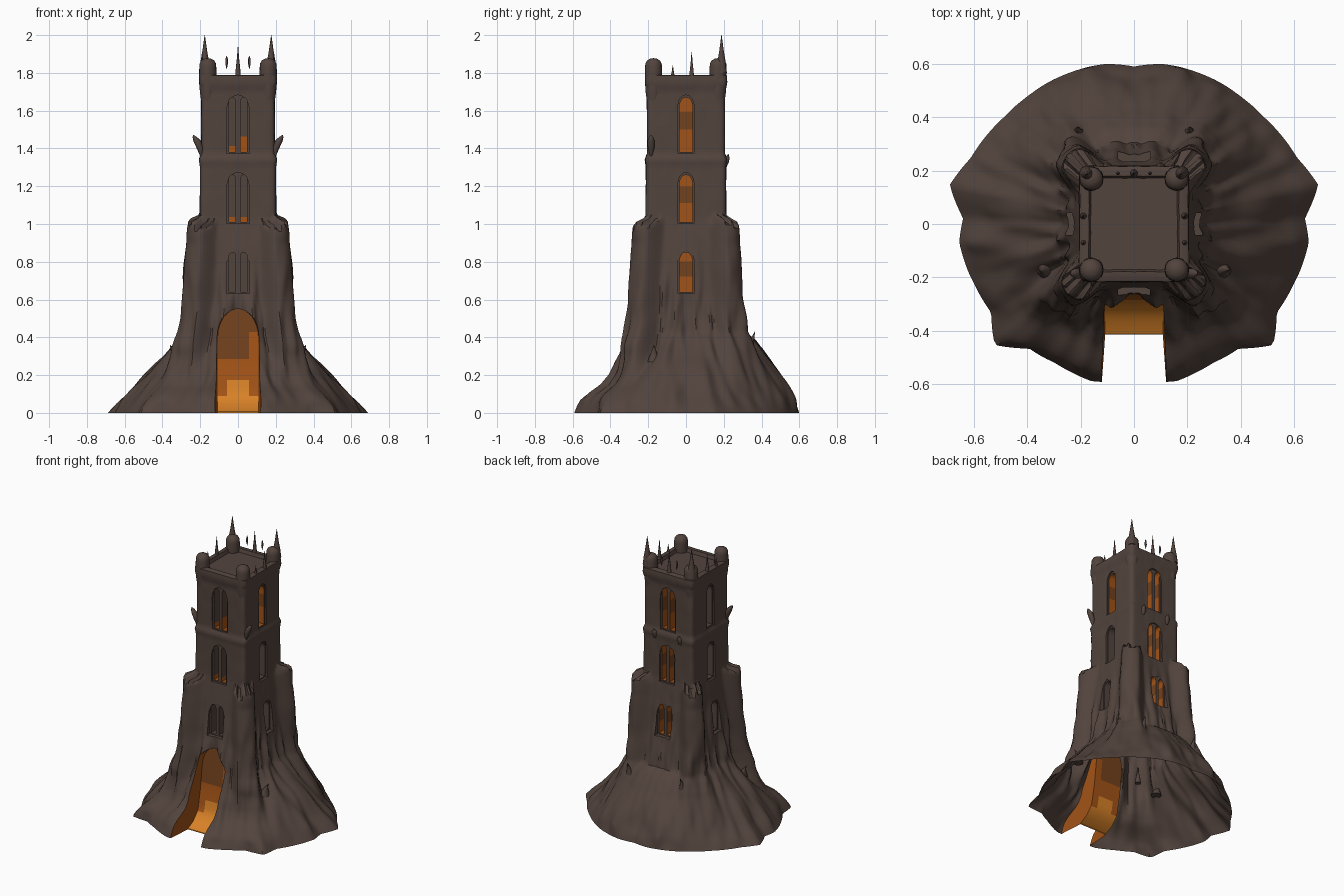
import bpy, bmesh, math
from mathutils import Vector, noise

if "Cube" in bpy.data.objects:
    bpy.data.objects.remove(bpy.data.objects["Cube"])


def mat(name, col):
    m = bpy.data.materials.new(name)
    m.diffuse_color = (*col, 1)
    m.use_nodes = True
    m.node_tree.nodes["Principled BSDF"].inputs["Base Color"].default_value = m.diffuse_color
    return m


MATS = [mat("dark_brown_stone", (0.085, 0.057, 0.047)),
        mat("ember_orange", (0.36, 0.085, 0.008)),
        mat("bright_orange", (0.68, 0.22, 0.02)),
        mat("burnt_brown_orange", (0.17, 0.052, 0.012))]


def finish(name, bm, angle=40, mi=None):
    bmesh.ops.recalc_face_normals(bm, faces=bm.faces)
    me = bpy.data.meshes.new(name)
    if mi is not None:
        for f in bm.faces:
            f.material_index = mi
    bm.to_mesh(me)
    bm.free()
    for m in MATS:
        me.materials.append(m)
    ob = bpy.data.objects.new(name, me)
    bpy.context.collection.objects.link(ob)
    smooth(ob, angle)
    return ob


def smooth(ob, angle=40):
    bpy.ops.object.select_all(action='DESELECT')
    ob.select_set(True)
    bpy.context.view_layer.objects.active = ob
    bpy.ops.object.shade_smooth_by_angle(angle=math.radians(angle))


def interp(tab, v):
    for (a, p), (b, q) in zip(tab, tab[1:]):
        if v <= b:
            return p + (q - p) * max(0, (v - a) / (b - a))
    return tab[-1][1]


def clamp(v):
    v = max(0, min(1, v))
    return v * v * (3 - 2 * v)


# ---- tower and rocky mound as one lofted body ----
FOOT = [(0, .58), (15, .61), (30, .60), (40, .61), (49, .69), (58, .63), (70, .64), (84, .66),
        (92, .64), (102, .705), (112, .66), (130, .63), (150, .62), (170, .61), (180, .59)]
HALF = [(0, .33), (.4, .29), (.6, .257), (.8, .232), (1.03, .203), (1.3, .2), (1.345, .207),
        (1.37, .195), (1.7, .195), (1.745, .206), (1.79, .204)]
FLARE = [(0, 1), (.05, .87), (.1, .72), (.2, .46), (.3, .2), (.36, .08), (.42, 0)]
FRONT = [(0, 1), (.07, .9), (.1, .78), (.15, .45), (.2, .28), (.3, .1), (.42, 0)]
ROUND = [(0, 2.5), (.4, 4), (.9, 6), (1.06, 16)]


def radius(a, z):
    s, c = abs(math.sin(a)), math.cos(a)
    deg = math.degrees(math.acos(max(-1, min(1, c))))
    hx = interp(HALF, z)
    hy = hx + .012
    n = interp(ROUND, z)
    r = ((s / hx) ** n + (abs(c) / hy) ** n) ** (-1 / n)
    # corner buttresses that stop at a ragged height
    q = min(s / hx, abs(c) / hy) / max(s / hx, abs(c) / hy)
    top = 1.03 + .06 * noise.noise(Vector((s * 14, c * 14, 3)))
    r += (.06 + .016 * clamp((z - .5) / .4)) * clamp((q - .5) / .25) \
        * clamp((top - z) / .035) * min(1, z / .35)
    # flared foot, steeper at the front, fuller at the back
    side = interp(FLARE, z) ** interp([(80, 1.0), (130, .8), (180, .5)], deg)
    k = clamp((deg - 35) / 35)
    b = side * k + interp(FRONT, z) * (1 - k)
    r += (interp(FOOT, deg) - r) * b
    # rock folds running downhill
    amp = .05 * min(1, z / .08) * clamp((1.02 - z) / .75)
    r += amp * noise.noise(Vector((s * 5, c * 5, z * 3)))
    r += amp * .5 * noise.noise(Vector((s * 9, c * 9, z * 6 + 7)))
    return r + .003 * noise.noise(Vector((s * 4, c * 4, z * 9)))


SEG = 208
bm = bmesh.new()
levels = [(1.785 * i / 104, 1) for i in range(105)] + [(1.79, .96), (1.79, .83), (1.765, .79)]
rings = []
for z, k in levels:
    ring = []
    for i in range(SEG):
        a = 2 * math.pi * i / SEG
        r = radius(a, z) * k
        ring.append(bm.verts.new((r * math.sin(a), -r * math.cos(a), z)))
    rings.append(ring)
for lo, hi in zip(rings, rings[1:]):
    for i in range(SEG):
        j = (i + 1) % SEG
        bm.faces.new((lo[i], lo[j], hi[j], hi[i]))
bm.faces.new(rings[0][::-1])
bm.faces.new(rings[-1])
tower = finish("tower_and_rock_mound", bm)


# ---- arched cutters: horizontal slices; colour(t, edge), edges 0-2 are the back wall ----
def arch(bm, side, u, z0, z1, w, inner, outer, colour, w_out=None):
    w_out = w_out or w
    ang = side * math.pi / 2
    bend = max(z0, z1 - 1.4 * w)
    zs = [z0 + (bend - z0) * i / 16 for i in range(17)]
    zs += [bend + (z1 - bend) * math.sin(i * math.pi / 16) for i in range(1, 9)]
    prev = None
    for z in zs:
        k = max(.06, math.sqrt(max(0, 1 - (max(0, z - bend) / (z1 - bend)) ** 2)))
        d = inner(z) if callable(inner) else inner
        ring = []
        for t, dd, ww in ((-1, d, w), (-.55, d, w), (.55, d, w), (1, d, w),
                          (1, outer, w_out), (-1, outer, w_out)):
            x, y = u + t * ww * k, -dd
            ring.append(bm.verts.new((x * math.cos(ang) - y * math.sin(ang),
                                      x * math.sin(ang) + y * math.cos(ang), z)))
        if prev:
            for i in range(6):
                f = bm.faces.new((prev[i], prev[(i + 1) % 6], ring[(i + 1) % 6], ring[i]))
                f.material_index = colour(((prev[0].co.z + z) / 2 - z0) / (z1 - z0), i)
        else:
            bm.faces.new(ring).material_index = colour(0, 3)
        prev = ring
    bm.faces.new(prev).material_index = colour(1, 3)


def cut(bm, name):
    cutter = finish(name, bm)
    cutter.hide_render = True
    md = tower.modifiers.new("cut", 'BOOLEAN')
    md.operation, md.solver, md.object = 'DIFFERENCE', 'EXACT', cutter
    bpy.context.view_layer.objects.active = tower
    bpy.ops.object.modifier_apply(modifier="cut")
    bpy.data.objects.remove(cutter)


def plain(t, i):
    return 0


def faint_right(t, i):
    return 1 if t < .3 else 0


def faint_left(t, i):
    return 1 if t < .12 else 0


def glow(t, i):
    return 3 if .4 < t < .75 else 1


def glow_back(t, i):
    return glow(t, i) if i < 3 else 0


# shallow window surrounds
FLOORS = [(.64, .85, .235), (1.01, 1.26, .203), (1.38, 1.67, .196)]
bm = bmesh.new()
for side in range(4):
    for z0, z1, d in FLOORS:
        extra = .012 if side % 2 == 0 else 0
        w = .06 if side % 2 == 0 else .042
        arch(bm, side, 0, z0 - .008, z1 + .012, w, d + extra - .012, .5, plain)
cut(bm, "window_surround_cutter")

# deep window slots: pairs front and back, single ones at the sides
bm = bmesh.new()
for side in range(4):
    for fl, (z0, z1, d) in enumerate(FLOORS):
        if side == 0:
            cols = [(plain, plain), (faint_left, faint_left), (faint_left, faint_right)][fl]
        elif side == 2 or (side == 1 and fl == 2):
            cols = (glow, glow)
        else:
            cols = (glow_back, glow_back)
        if side % 2 == 0:
            for u, col in zip((-.03, .03), cols):
                arch(bm, side, u, z0, z1, .018, d - .06, .5, col)
        else:
            arch(bm, side, 0, z0, z1, .034, d - .085, .5, cols[0])
cut(bm, "window_slot_cutter")


# doorway passage whose back wall sweeps forward to low worn steps
DOOR_BACK = [(-.05, .42), (0, .42), (.012, .405), (.03, .36), (.05, .345), (.075, .31),
             (.12, .295), (.25, .27), (.55, .235)]


def door_colour(t, i):
    if i < 3 and t < .37:
        return 2 if i == 1 or t < .22 else 1
    if i < 3 and (t > .8 or (t > .55 and i < 2)):
        return 3
    return 1


bm = bmesh.new()
arch(bm, 0, 0, -.05, .55, .108, lambda z: interp(DOOR_BACK, z), .8, door_colour, .135)
cut(bm, "doorway_cutter")

# the mound is open underneath
bm = bmesh.new()
bm.from_mesh(tower.data)
bmesh.ops.delete(bm, geom=[f for f in bm.faces if all(v.co.z < .001 for v in f.verts)],
                 context='FACES')
bm.to_mesh(tower.data)
bm.free()
smooth(tower)


# ---- turned parts: turrets, spires, spikes ----
def lathe(name, x, y, prof, n=20, tip=(0, 0)):
    bm = bmesh.new()
    z0, z1 = prof[0][1], prof[-1][1]
    prev = None
    for r, z in prof:
        t = (z - z0) / (z1 - z0)
        ring = [bm.verts.new((x + tip[0] * t * t + r * math.cos(2 * math.pi * i / n),
                              y + tip[1] * t * t + r * math.sin(2 * math.pi * i / n), z))
                for i in range(n)]
        if prev:
            for i in range(n):
                j = (i + 1) % n
                bm.faces.new((prev[i], prev[j], ring[j], ring[i]))
        else:
            bm.faces.new(ring[::-1])
        prev = ring
    bm.faces.new(prev)
    return finish(name, bm, 50, 0)


def spike(name, x, y, z0, z1, r, tip=(0, 0)):
    h = z1 - z0
    return lathe(name, x, y, [(r, z0), (r * .75, z0 + h * .3), (r * .4, z0 + h * .6),
                              (.001, z1)], 10, tip)


DOME = [(.03, 1.62), (.042, 1.7), (.046, 1.77), (.045, 1.83), (.043, 1.85),
        (.034, 1.866), (.018, 1.875), (.001, 1.878)]
for m in (-1, 1):
    lathe("front_turret", m * .16, -.172, DOME)
    lathe("back_turret", m * .16, .17, DOME)
    spike("back_spire", m * .176, .188, 1.8, 2.0, .03)
    spike("side_parapet_spike", m * .19, .03, 1.77, 1.91, .014)
    spike("side_parapet_small_spike", m * .19, -.07, 1.77, 1.84, .012)
    # hanging splinters above the back parapet
    lathe("floating_splinter", m * .06, .19, [(.001, 1.82), (.007, 1.85), (.006, 1.875),
                                              (.001, 1.89)], 8)
    # horned stubs on the front corners and back ledge
    lathe("corner_horn", m * .195, -.185, [(.006, 1.36), (.018, 1.4), (.02, 1.44),
                                           (.012, 1.46), (.001, 1.472)], 10, (m * .042, 0))
    lathe("back_horn", m * .1, .205, [(.01, 1.3), (.02, 1.33), (.016, 1.35), (.001, 1.37)],
          10, (0, .02))
    # crags on the rock
    spike("back_crag", m * .21, .335, .3, .43, .035, (0, .03))
    spike("side_crag", m * .33, -.17, .27, .36, .035, (m * .03, 0))
    spike("door_crag", m * .26, -.27, .38, .5, .02)
spike("back_parapet_spike", 0, .19, 1.77, 1.94, .016)
